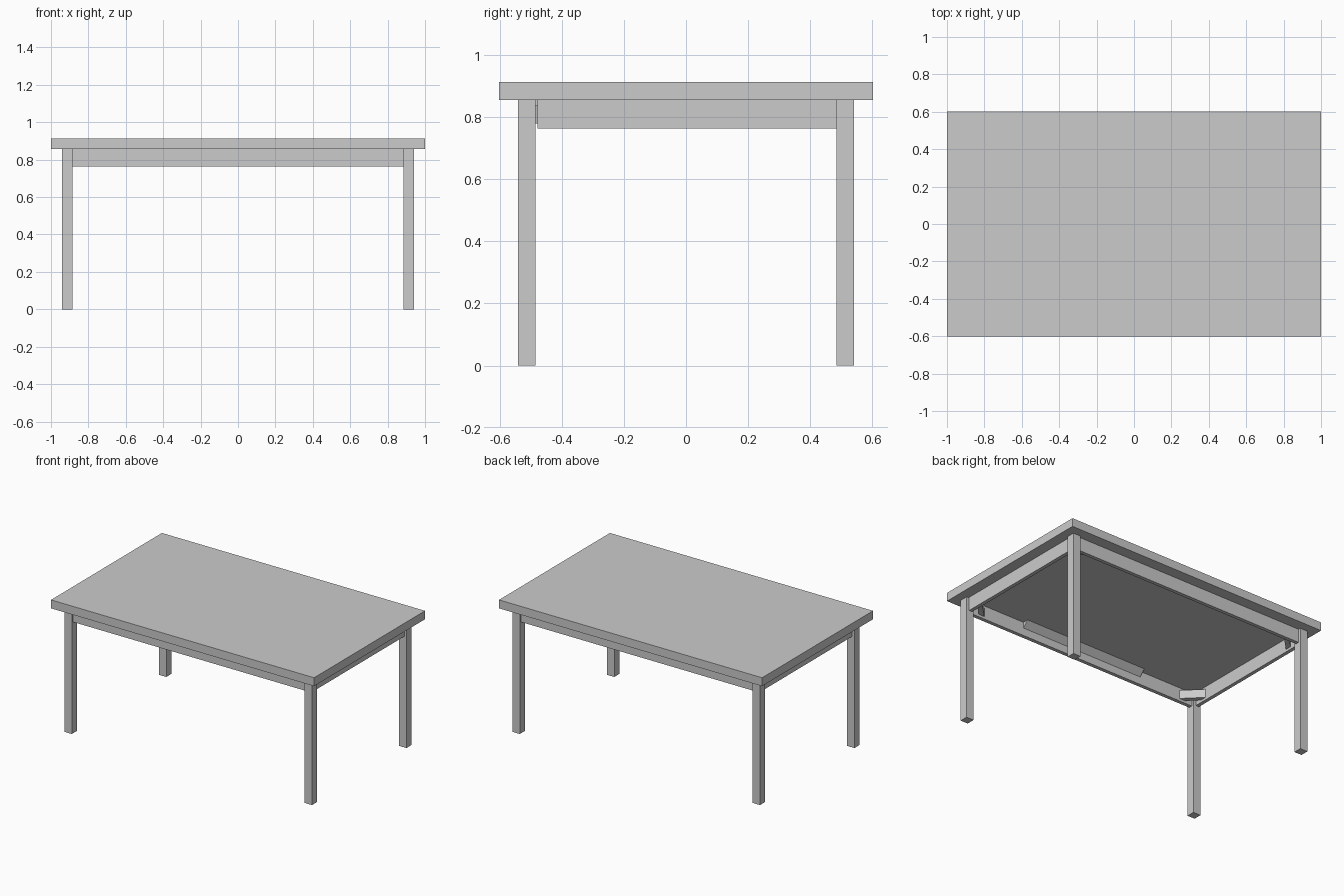
import bpy

if "Cube" in bpy.data.objects:
    bpy.data.objects.remove(bpy.data.objects["Cube"])

TOP_Z, UNDER_Z, APRON_Z = 0.914, 0.856, 0.763
LEG_X, LEG_Y, LEG_W = 0.913, 0.513, 0.056
APRON_T = 0.025
IN_X, IN_Y = 0.9, 0.5          # inner faces of the aprons


def prism(name, bottom, top):
    """Solid between two matching outlines."""
    n = len(bottom)
    faces = [list(range(n))[::-1], list(range(n, 2 * n))]
    faces += [[i, (i + 1) % n, n + (i + 1) % n, n + i] for i in range(n)]
    mesh = bpy.data.meshes.new(name)
    mesh.from_pydata(bottom + top, [], faces)
    ob = bpy.data.objects.new(name, mesh)
    bpy.context.collection.objects.link(ob)
    return ob


def box(name, x0, x1, y0, y1, z0, z1):
    base = [(x0, y0), (x1, y0), (x1, y1), (x0, y1)]
    return prism(name, [(x, y, z0) for x, y in base], [(x, y, z1) for x, y in base])


# Table top
box("table_top", -1, 1, -0.602, 0.602, UNDER_Z, TOP_Z)

# Legs and diagonal corner braces
h = LEG_W / 2
for sy, end in ((-1, "front"), (1, "back")):
    for sx, side in ((-1, "left"), (1, "right")):
        cx, cy = sx * LEG_X, sy * LEG_Y
        box(f"{end}_{side}_leg", cx - h, cx + h, cy - h, cy + h, 0, UNDER_Z)

        outline = [(0.07, 0), (0.115, 0), (0, 0.115), (0, 0.07)]
        pts = [(sx * (IN_X - a), sy * (IN_Y - b)) for a, b in outline]
        if sx * sy < 0:
            pts.reverse()
        prism(f"{end}_{side}_corner_brace",
              [(x, y, 0.78) for x, y in pts], [(x, y, 0.838) for x, y in pts])

# Long aprons
for sy, end in ((-1, "front"), (1, "back")):
    y0, y1 = sorted((sy * IN_Y, sy * (IN_Y + APRON_T)))
    box(f"{end}_apron", h - LEG_X, LEG_X - h, y0, y1, APRON_Z, UNDER_Z)

# Short aprons, with a slight gap at the front legs
for sx, side in ((-1, "left"), (1, "right")):
    x0, x1 = sorted((sx * IN_X, sx * (IN_X + APRON_T)))
    box(f"{side}_apron", x0, x1, -0.479, LEG_Y - h, APRON_Z, UNDER_Z)

# Bevelled cleat joining the front apron to the top
cleat = [(-IN_Y, UNDER_Z), (-IN_Y, UNDER_Z - 0.04), (0.04 - IN_Y, UNDER_Z)]
prism("front_cleat", [(0.47, y, z) for y, z in cleat][::-1],
      [(-0.47, y, z) for y, z in cleat][::-1])
